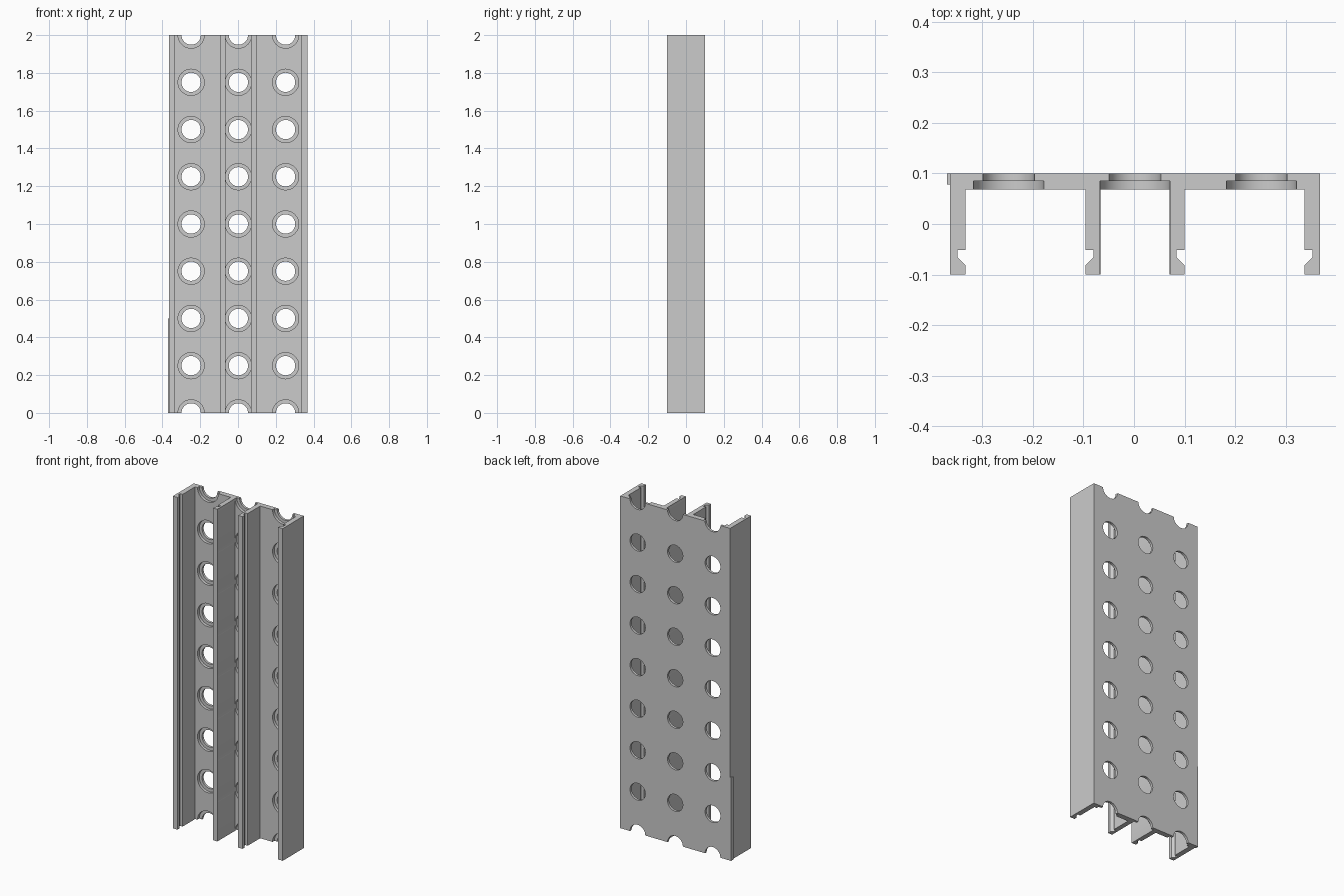
import bpy, bmesh
from math import radians
from mathutils import Matrix

if "Cube" in bpy.data.objects:
    bpy.data.objects.remove(bpy.data.objects["Cube"])

LENGTH = 2.0
CX = 0.002           # the rail section is centred slightly right of x = 0


def finish(bm, name):
    bmesh.ops.recalc_face_normals(bm, faces=bm.faces[:])
    mesh = bpy.data.meshes.new(name)
    bm.to_mesh(mesh)
    bm.free()
    obj = bpy.data.objects.new(name, mesh)
    bpy.context.collection.objects.link(obj)
    return obj


def extrude_profile(name, points, height):
    bm = bmesh.new()
    face = bm.faces.new([bm.verts.new((x, y, 0)) for x, y in points])
    grown = bmesh.ops.extrude_face_region(bm, geom=[face])["geom"]
    top = [v for v in grown if isinstance(v, bmesh.types.BMVert)]
    bmesh.ops.translate(bm, verts=top, vec=(0, 0, height))
    return finish(bm, name)


def hole_grid(name, radius, y0, y1):
    bm = bmesh.new()
    for col in (-1, 0, 1):
        for row in range(9):
            place = (Matrix.Translation((CX + col * 0.25, (y0 + y1) / 2, row * 0.25))
                     @ Matrix.Rotation(radians(90), 4, 'X'))
            bmesh.ops.create_cone(bm, cap_ends=True, segments=32, radius1=radius,
                                  radius2=radius, depth=y1 - y0, matrix=place)
    return finish(bm, name)


# Right half of the section: plate, inner rib and outer wall with snap grooves
half = [(0.0, 0.068), (0.068, 0.068), (0.068, -0.1), (0.098, -0.1),
        (0.098, -0.082), (0.082, -0.066), (0.082, -0.051), (0.098, -0.051),
        (0.098, 0.068), (0.335, 0.068), (0.335, -0.051), (0.351, -0.051),
        (0.351, -0.066), (0.335, -0.082), (0.335, -0.1), (0.366, -0.1),
        (0.366, 0.1)]
outline = ([(CX + x, y) for x, y in half]
           + [(CX - x, y) for x, y in reversed(half[1:])])
rail = extrude_profile("channel_rail", outline, LENGTH)

# Counterbored holes, also nicking the inner ribs
for cutter in (hole_grid("bore_cutter", 0.0695, -0.15, 0.085),
               hole_grid("hole_cutter", 0.051, 0.03, 0.15)):
    mod = rail.modifiers.new(cutter.name, 'BOOLEAN')
    mod.operation, mod.solver, mod.object = 'DIFFERENCE', 'EXACT', cutter
    cutter.hide_render = True
    bpy.context.view_layer.objects.active = rail
    bpy.ops.object.modifier_apply(modifier=mod.name)
    bpy.data.objects.remove(cutter)

# Small raised strip low on the left edge
extrude_profile("edge_strip", [(-0.37, 0.078), (-0.363, 0.078),
                               (-0.363, 0.1), (-0.37, 0.1)], 0.5)

# Smooth hole walls, sharp edges
bpy.ops.object.select_all(action='DESELECT')
rail.select_set(True)
bpy.context.view_layer.objects.active = rail
bpy.ops.object.shade_smooth_by_angle(angle=radians(30))
